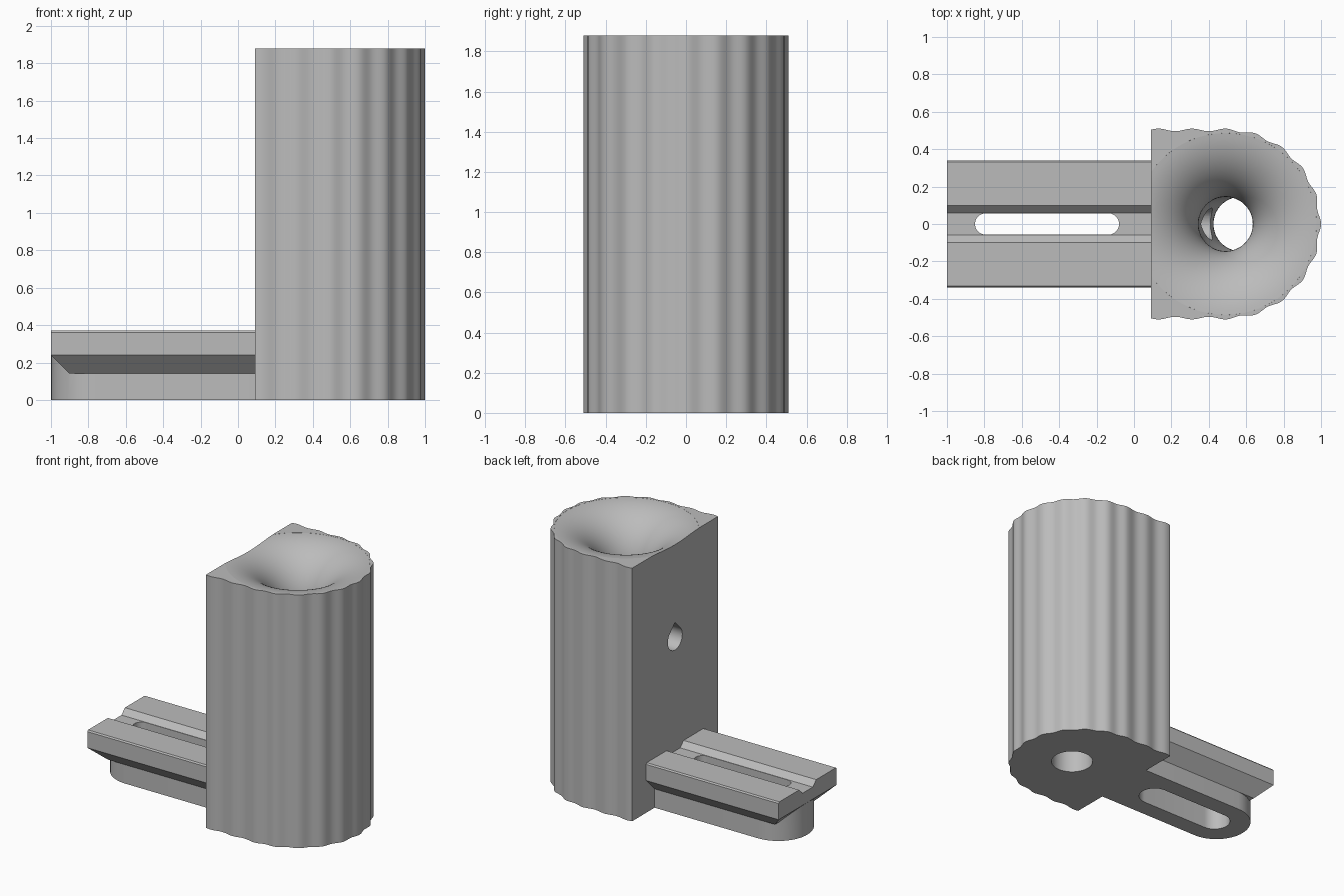
import bpy, bmesh, math
from math import pi, sin, cos

cube = bpy.data.objects.get("Cube")
if cube:
    bpy.data.objects.remove(cube, do_unlink=True)

grey = bpy.data.materials.new("plain grey")
grey.use_nodes = True
GREY = (0.5, 0.5, 0.5, 1)
grey.diffuse_color = GREY
grey.node_tree.nodes["Principled BSDF"].inputs["Base Color"].default_value = GREY


def loft(name, rings):
    """Closed solid through a list of equal-length point rings."""
    bm = bmesh.new()
    loops = [[bm.verts.new(p) for p in ring] for ring in rings]
    n = len(loops[0])
    for a, b in zip(loops, loops[1:]):
        for i in range(n):
            j = (i + 1) % n
            bm.faces.new((a[i], a[j], b[j], b[i]))
    bm.faces.new(loops[0][::-1])
    bm.faces.new(loops[-1])
    bmesh.ops.recalc_face_normals(bm, faces=bm.faces)
    mesh = bpy.data.meshes.new(name)
    bm.to_mesh(mesh)
    bm.free()
    mesh.materials.append(grey)
    ob = bpy.data.objects.new(name, mesh)
    bpy.context.collection.objects.link(ob)
    return ob


def combine(target, tool, operation="DIFFERENCE"):
    """Apply a boolean and discard the tool."""
    mod = target.modifiers.new("boolean", "BOOLEAN")
    mod.operation, mod.solver, mod.object = operation, "EXACT", tool
    bpy.context.view_layer.objects.active = target
    bpy.ops.object.modifier_apply(modifier=mod.name)
    bpy.data.objects.remove(tool, do_unlink=True)


def smooth(ob, angle):
    bpy.ops.object.select_all(action="DESELECT")
    ob.select_set(True)
    bpy.context.view_layer.objects.active = ob
    bpy.ops.object.shade_smooth_by_angle(angle=math.radians(angle))


def circle(x, r, z, n=64):
    return [(x + r * cos(2 * pi * i / n), r * sin(2 * pi * i / n), z) for i in range(n)]


def stadium(x0, x1, r, z, n=24):
    """Rounded slot outline, r is the half width."""
    pts = []
    for x, start in ((x1 - r, -pi / 2), (x0 + r, pi / 2)):
        pts += [(x + r * cos(start + pi * i / n), r * sin(start + pi * i / n), z)
                for i in range(n + 1)]
    return pts


def rect(x0, x1, w, z):
    return [(x0, -w, z), (x1, -w, z), (x1, w, z), (x0, w, z)]


# Fluted D-shaped column
CX, FLAT, TOP, R, WAVE = 0.49, 0.09, 1.88, 0.503, 0.007
half = []
for i in range(121):
    a = pi / 2 * i / 120
    r = R + WAVE * cos(20 * a)
    half.append((CX + r * cos(a), r * sin(a)))
for i in range(1, 31):
    d = (CX - FLAT) * i / 30
    half.append((CX - d, R + WAVE * cos(2 * pi * d / 0.18)))
outline = half + [(x, -y) for x, y in half[:0:-1]]
column = loft("fluted_column", [[(x, y, z) for x, y in outline] for z in (0, TOP)])

# Trumpet mouth leading into a bore that shifts sideways on its way down
BORE, FILLET, SHIFT = 0.145, 0.365, 0.08
rings = [circle(CX, BORE + FILLET, TOP + 0.1)]
for i in range(1, 25):
    a = pi / 2 * i / 24
    rings.append(circle(CX, BORE + FILLET * (1 - sin(a)), TOP - FILLET * (1 - cos(a))))
for i in range(13):
    t = i / 12
    rings.append(circle(CX + SHIFT * t * t * (3 - 2 * t), BORE, 1.4 - 0.45 * t))
rings.append(circle(CX + SHIFT, BORE, -0.1))
combine(column, loft("bore_cutter", rings))

# Teardrop side hole in the flat face
HR, HZ = 0.085, 1.165
drop = [(HR * cos(a), HZ + HR * sin(a))
        for a in (pi * (0.75 + 1.5 * i / 36) for i in range(37))]
drop.append((0, HZ + HR * math.sqrt(2)))
combine(column, loft("teardrop_cutter", [[(x, y, z) for y, z in drop] for x in (0, CX)]))
smooth(column, 30)

# Slide rail: undercut flare, straight sides, small top chamfer
END = FLAT + 0.02
rail = loft("slide_rail", [rect(-0.9, END, 0.24, 0.14), rect(-1, END, 0.34, 0.24),
                           rect(-1, END, 0.34, 0.36), rect(-1, END, 0.332, 0.37)])

# Round-ended foot under the rail
foot = [[p for p in stadium(-0.999, END + 0.24, 0.24, z) if p[0] < END] for z in (0, 0.26)]
foot = [[(END, -0.24, z)] + [p for p in ring if p[0] < -0.7] + [(END, 0.24, z)]
        for ring, z in zip(foot, (0, 0.26))]
for ring in foot:
    ring[1:] = [ring[-1]] + ring[1:-1]
combine(rail, loft("foot", foot), "UNION")

# Sloped groove along the top, through slot and wider recess below
groove = [(-0.11, 0.38), (-0.06, 0.33), (0.06, 0.33), (0.11, 0.38)]
combine(rail, loft("groove_cutter", [[(x, y, z) for y, z in groove] for x in (-1.1, 0.2)]))
combine(rail, loft("slot_cutter", [stadium(-0.85, -0.08, 0.057, z) for z in (-0.1, 0.5)]))
combine(rail, loft("recess_cutter", [stadium(-0.85, -0.08, 0.11, z) for z in (-0.1, 0.2)]))
smooth(rail, 20)
